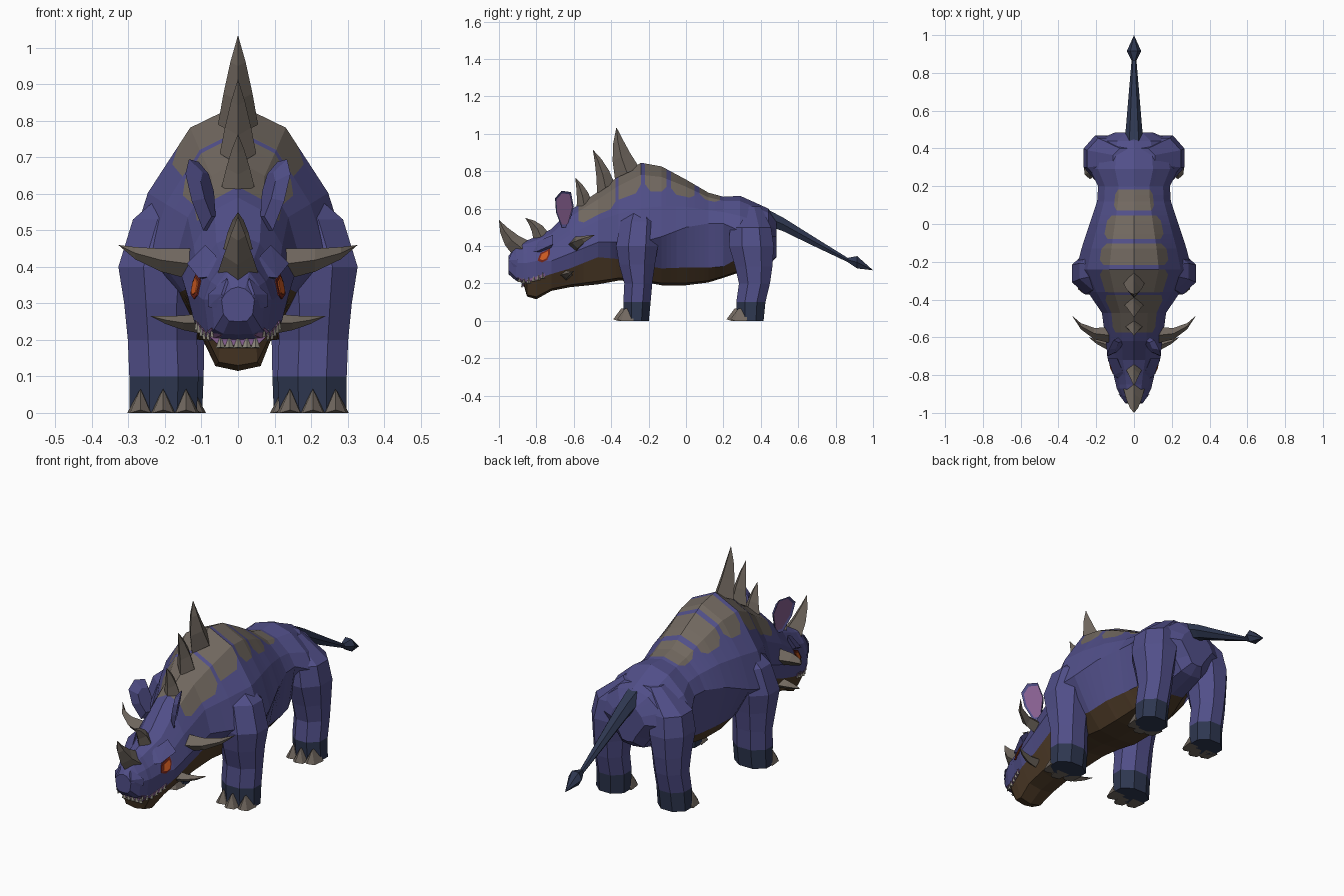
import bpy, bmesh, math
from mathutils import Vector
from mathutils.bvhtree import BVHTree

cube = bpy.data.objects.get("Cube")
if cube:
    bpy.data.objects.remove(cube, do_unlink=True)


def material(name, r, g, b):
    m = bpy.data.materials.new(name)
    m.use_nodes = True
    m.diffuse_color = (r, g, b, 1)
    for node in m.node_tree.nodes:
        if node.type == "BSDF_PRINCIPLED":
            node.inputs["Base Color"].default_value = (r, g, b, 1)
            node.inputs["Roughness"].default_value = 0.8
    return m


HIDE = material("indigo hide", .082, .078, .25)
HORN = material("grey brown horn", .165, .138, .115)
BELLY = material("brown belly", .08, .046, .022)
NAVY = material("dark navy", .027, .038, .08)
ORANGE = material("orange eye", .6, .1, .015)
RED = material("dark red eye rim", .16, .018, .01)
PINK = material("purple ear", .25, .12, .29)
TOOTH = material("pale tooth", .3, .28, .23)


def finish(name, bm, mats):
    bmesh.ops.remove_doubles(bm, verts=bm.verts[:], dist=1e-5)
    bmesh.ops.recalc_face_normals(bm, faces=bm.faces[:])
    mesh = bpy.data.meshes.new(name)
    bm.to_mesh(mesh)
    bm.free()
    for m in mats:
        mesh.materials.append(m)
    ob = bpy.data.objects.new(name, mesh)
    bpy.context.collection.objects.link(ob)
    return ob


def loft(name, rings, mats, rule=lambda i, j, c: 0, end_index=0):
    """Skin closed rings of points; rule picks the material of each face."""
    bm = bmesh.new()
    rows = [[bm.verts.new(p) for p in ring] for ring in rings]
    n = len(rows[0])
    for i in range(len(rows) - 1):
        for j in range(n):
            k = (j + 1) % n
            f = bm.faces.new((rows[i][j], rows[i][k], rows[i + 1][k], rows[i + 1][j]))
            f.material_index = rule(i, j, f.calc_center_median())
    bm.faces.new(rows[0]).material_index = rule(0, 0, Vector(rings[0][0]))
    bm.faces.new(rows[-1]).material_index = end_index
    return finish(name, bm, mats)


def hull(name, points, mat):
    bm = bmesh.new()
    for p in points:
        bm.verts.new(p)
    bmesh.ops.convex_hull(bm, input=bm.verts[:])
    return finish(name, bm, [mat])


def spike(name, base, tip, u, v, bend=(0, 0, 0)):
    """Curved four-sided horn."""
    base, tip, u, v, bend = map(Vector, (base, tip, u, v, bend))
    rings = []
    for t, r in ((0, 1), (.35, .72), (.7, .38), (1, 0)):
        c = base.lerp(tip, t) + bend * math.sin(math.pi * t)
        rings.append([c + u * r, c + v * r, c - u * r, c - v * r])
    return loft(name, rings, [HORN])


def flip(points, s):
    return [(x * s, y, z) for x, y, z in points]


# Body sections: y, top, half width, its height, belly edge width and height, bottom
SECTIONS = [
    (-.95, .345, .045, .31, .04, .27, .25),
    (-.91, .40, .072, .31, .065, .23, .215),
    (-.87, .425, .092, .31, .08, .215, .2),
    (-.85, .43, .096, .31, .085, .205, .13),
    (-.8, .45, .108, .32, .1, .225, .115),
    (-.72, .49, .138, .32, .12, .25, .16),
    (-.62, .59, .15, .36, .125, .28, .18),
    (-.47, .69, .17, .42, .14, .34, .195),
    (-.36, .775, .245, .42, .16, .33, .215),
    (-.24, .845, .305, .42, .17, .3, .21),
    (-.13, .825, .278, .45, .18, .28, .19),
    (0, .755, .235, .5, .18, .285, .19),
    (.12, .685, .195, .52, .165, .285, .205),
    (.2, .663, .19, .52, .15, .29, .23),
    (.29, .668, .235, .48, .12, .34, .26),
    (.44, .6, .205, .45, .1, .36, .3),
    (.485, .54, .1, .45, .05, .38, .34),
]
PLATES = [(-.575, -.376), (-.362, -.24), (-.218, -.103), (-.08, .045), (.072, .182)]
plate_ends = [y for pair in PLATES for y in pair]
ROUND = .028


def section(y):
    for a, b in zip(SECTIONS, SECTIONS[1:]):
        if a[0] <= y <= b[0]:
            t = (y - a[0]) / (b[0] - a[0])
            return [p + (q - p) * t for p, q in zip(a, b)]


def body_ring(y):
    y, top, w, zw, bw, bz, bottom = section(y)
    h = top - zw
    # The plate edge is widest on the neck and drawn in at plate ends
    t = .72 if y < -.37 else .5 if y < .06 else .25
    t -= .22 if y in plate_ends else 0
    edge = (.43 + .38 * t, .85 - .42 * t)
    half = [(w * a, y, zw + h * b) for a, b in ((.43, .85), edge, (.81, .43), (1, 0))]
    half += [(bw, y, bz), (bw * .62, y, bottom + .12 * (bz - bottom))]
    return [(0, y, top)] + half + [(0, y, bottom)] + flip(half[::-1], -1)


def body_colour(i, j, c):
    col = min(j, 13 - j)
    if col >= 5 and -.87 < c.y < .28:
        return 2
    if col < 2 and any(a < c.y < b for a, b in PLATES):
        return 1
    return 0


stations = {s[0] for s in SECTIONS} | set(plate_ends)
stations |= {a + ROUND for a, b in PLATES} | {b - ROUND for a, b in PLATES}
body = loft("body", [body_ring(y) for y in sorted(stations)], [HIDE, HORN, BELLY], body_colour)
tree = BVHTree.FromPolygons([v.co for v in body.data.vertices],
                            [p.vertices[:] for p in body.data.polygons])


def side(y, z, lift=0):
    """Point on the left flank of the body, raised by lift."""
    hit = tree.ray_cast(Vector((1, y, z)), Vector((-1, 0, 0)))[0]
    return ((hit.x if hit else .05) + lift, y, z)


# Legs: height, centre x, centre y, half width, half length
FRONT = [(0, .205, -.265, .092, .066), (.1, .203, -.262, .095, .073), (.2, .207, -.255, .095, .075),
         (.3, .21, -.262, .102, .096), (.4, .21, -.262, .118, .112), (.53, .172, -.25, .116, .1),
         (.65, .06, -.24, .09, .05)]
HIND = [(0, .178, .345, .08, .07), (.1, .174, .347, .08, .078), (.2, .172, .366, .08, .083),
        (.29, .17, .362, .087, .1), (.4, .162, .35, .105, .12), (.5, .148, .345, .1, .11),
        (.61, .05, .34, .06, .06)]


def leg_ring(z, cx, cy, rx, ry):
    angles = [math.pi * (k + .5) / 4 for k in range(8)]
    return [(cx + rx * 1.08 * math.cos(a), cy + ry * 1.08 * math.sin(a), z) for a in angles]


for s, word in ((1, "left"), (-1, "right")):
    for kind, rows in (("front", FRONT), ("hind", HIND)):
        loft(f"{word}_{kind}_leg", [flip(leg_ring(*r), s) for r in rows], [HIDE, NAVY],
             lambda i, j, c: int(c.z < .1))
        z, cx, cy, rx, ry = rows[0]
        for k in (-1, 0, 1):
            x, y = cx + k * rx * .68, cy - ry + abs(k) * .02
            hull(f"{word}_{kind}_claw", flip([
                (x - .036, y + .03, 0), (x + .036, y + .03, 0), (x - .028, y - .035, 0),
                (x + .028, y - .035, 0), (x, y - .058, .008), (x, y - .015, .066), (x, y + .03, .062)], s), HORN)

    # Tusks on the cheeks
    spike(f"{word}_upper_tusk", (.12 * s, -.59, .407), (.328 * s, -.485, .46),
          (0, .042, 0), (0, 0, .044), (.02 * s, -.03, -.008))
    spike(f"{word}_lower_tusk", (.1 * s, -.64, .245), (.24 * s, -.6, .265),
          (0, .035, 0), (0, 0, .028), (0, -.012, -.006))

    # Leaf-shaped ears turned back and out, with a coloured hollow on the outer side
    leaf = [(-.665, .5), (-.695, .58), (-.7, .655), (-.665, .695), (-.615, .688), (-.6, .61), (-.63, .5)]

    def ear_ring(x, scale):
        pts = [(-.65 + (y + .65) * scale, .6 + (z - .6) * scale) for y, z in leaf]
        return flip([(x + (z - .6) * .2 - (y + .65) * .5, y, z) for y, z in pts], s)

    loft(f"{word}_ear", [ear_ring(.08, .62), ear_ring(.108, 1), ear_ring(.102, .86)],
         [HIDE, PINK], end_index=1)

    # Eyes and brows
    rim = [(-.794, .322), (-.778, .362), (-.728, .386), (-.726, .36), (-.742, .326), (-.77, .312)]
    for part, scale, lift, mat in (("eye_rim", 1, .003, RED), ("eye", .66, .006, ORANGE)):
        pts = [(-.757 + (y + .757) * scale, .347 + (z - .347) * scale) for y, z in rim]
        hull(f"{word}_{part}", flip([side(y, z, d) for y, z in pts for d in (lift, -.006)], s), mat)
    hull(f"{word}_brow", flip([(.05, -.84, .375), (.108, -.8, .37), (.14, -.71, .41),
                               (.09, -.71, .46), (.06, -.78, .43), (.07, -.74, .36)], s), HIDE)

    # Nostril ridges
    hull(f"{word}_nostril", flip([(.015, -.95, .3), (.045, -.95, .325), (.082, -.9, .325),
                                  (.082, -.9, .29), (.03, -.93, .37), (.05, -.935, .285)], s), HIDE)

    # Gums and teeth along the mouth
    lip = [(-.9, .222), (-.855, .208), (-.8, .226), (-.755, .242)]
    for (ya, za), (yb, zb) in zip(lip, lip[1:]):
        hull(f"{word}_gum", flip([side(y, z + dz, d) for y, z in ((ya, za), (yb, zb))
                                  for dz in (-.009, .011) for d in (.004, -.01)], s), PINK)
        for t in (.25, .75):
            y, z = ya + (yb - ya) * t, za + (zb - za) * t
            x = side(y, z)[0]
            hull(f"{word}_tooth", flip([(x, y - .012, z - .012), (x, y + .012, z - .012),
                                        (x + .01, y, z - .01), (x + .006, y, z + .02)], s), TOOTH)

# Gum and teeth across the front of the jaw
hull("front_gum", [(x, y, z) for x, z in ((-.08, .212), (.08, .212), (-.052, .184), (.052, .184))
                   for y in (-.873, -.865)], PINK)
for k in range(-2, 3):
    x = k * .024
    hull("front_tooth", [(x - .013, -.873, .178), (x + .013, -.873, .178),
                         (x, -.882, .18), (x, -.876, .212)], TOOTH)

# Horns on the snout and spikes down the neck
spike("nose_horn", (0, -.875, .385), (0, -1, .54), (.055, 0, 0), (0, .05, .035), (0, -.015, -.01))
spike("brow_horn", (0, -.775, .45), (0, -.86, .55), (.04, 0, 0), (0, .04, .02), (0, .01, .01))
spike("neck_spike_small", (0, -.545, .62), (0, -.592, .765), (.045, 0, 0), (0, .04, .025), (0, .008, 0))
spike("neck_spike_middle", (0, -.43, .71), (0, -.498, .915), (.05, 0, 0), (0, .046, .03), (0, .01, 0))
spike("shoulder_spike", (0, -.315, .79), (0, -.372, 1.035), (.055, 0, 0), (0, .065, .03), (0, -.012, 0))

# Tail with a pointed bulb
tail = [(.44, .55, .05), (.52, .515, .042), (.7, .415, .027), (.865, .325, .013), (.915, .313, .038), (1, .27, 0)]
loft("tail", [[(r * math.cos(a), y, z + r * math.sin(a)) for a in [math.pi * k / 3 for k in range(6)]]
              for y, z, r in tail], [NAVY])
